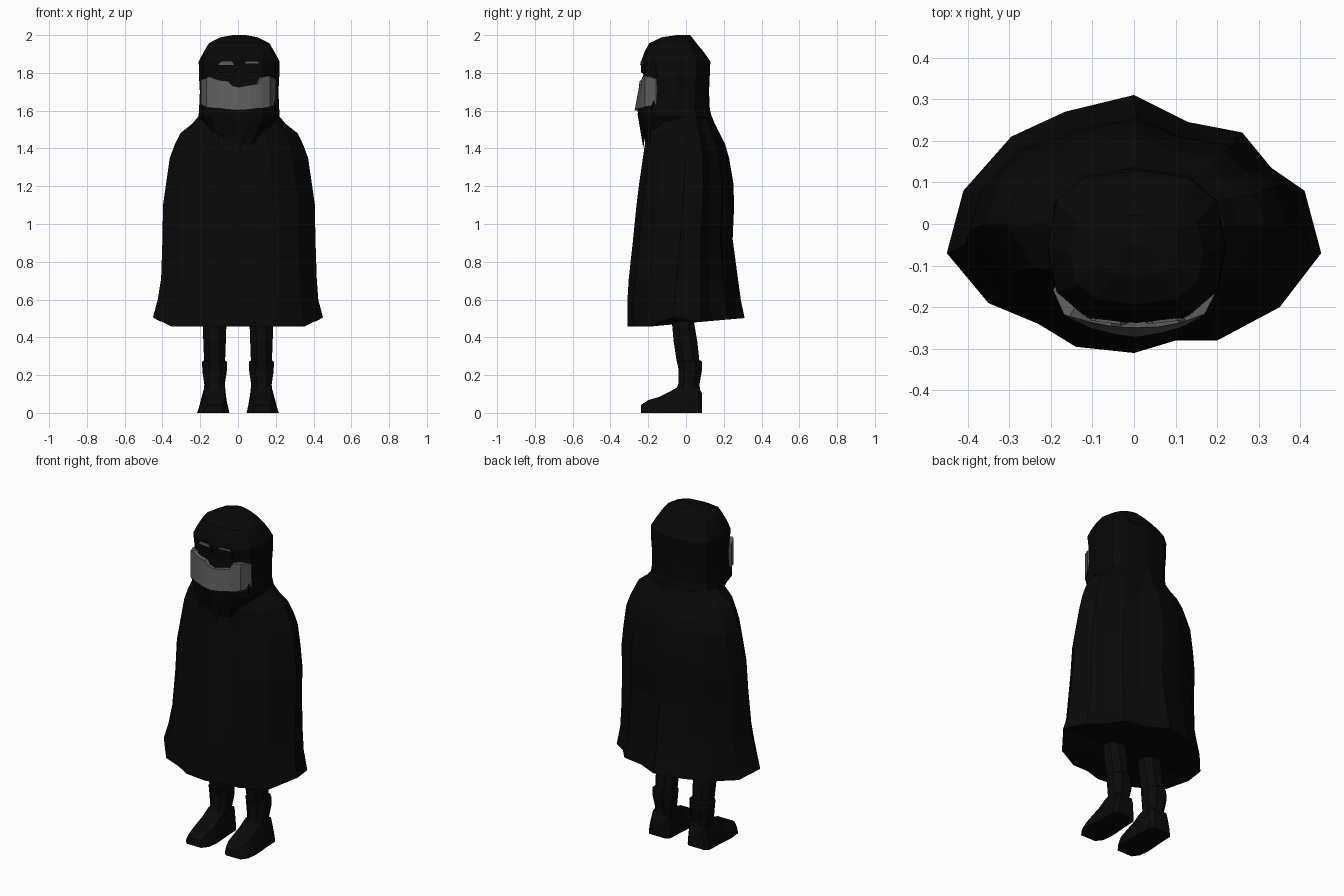
import bpy, bmesh, math
from mathutils import Vector


def material(name, v):
    m = bpy.data.materials.new(name)
    m.diffuse_color = (v, v, v, 1)
    return m


CLOTH = material("black cloth", 0.0027)
HOOD = material("black hood", 0.0024)
LEATHER = material("black leather", 0.003)
MASK = material("grey mask", 0.11)
EYE = material("grey eye", 0.11)


def finish(name, bm, mat):
    bmesh.ops.recalc_face_normals(bm, faces=bm.faces)
    me = bpy.data.meshes.new(name)
    bm.to_mesh(me)
    bm.free()
    me.materials.append(mat)
    ob = bpy.data.objects.new(name, me)
    bpy.context.collection.objects.link(ob)
    return ob


def loft(name, rings, mat, fan_start=None):
    """Skin a stack of closed rings; the first can close as a fan to a point."""
    bm = bmesh.new()
    rows = [[bm.verts.new(p) for p in r] for r in rings]
    n = len(rows[0])
    for a, b in zip(rows, rows[1:]):
        for i in range(n):
            j = (i + 1) % n
            bm.faces.new((a[i], a[j], b[j], b[i]))
    if fan_start:
        c = bm.verts.new(fan_start)
        for i in range(n):
            bm.faces.new((rows[0][(i + 1) % n], rows[0][i], c))
    else:
        bm.faces.new(rows[0][::-1])
    bm.faces.new(rows[-1])
    return finish(name, bm, mat)


def oval(z, hw, yf, yb, n=12, power=0.75, cx=0.006, turn=0.0):
    """Boxy oval ring between the front and back limits."""
    cy, hd = (yf + yb) / 2, (yb - yf) / 2
    pts = []
    for i in range(n):
        t = 2 * math.pi * (i + turn) / n
        c, s = math.cos(t), math.sin(t)
        pts.append((cx + hw * math.copysign(abs(c) ** power, c),
                    cy + hd * math.copysign(abs(s) ** power, s), z))
    return pts


# Cloak: irregular hem outline, reshaped for each ring up to the neck
HEM = [(0, .31), (-.165, .27), (-.295, .21), (-.41, .08), (-.45, -.07), (-.35, -.19),
       (-.23, -.24), (-.14, -.295), (0, -.31), (.1, -.28), (.2, -.28), (.35, -.2),
       (.45, -.07), (.41, .08), (.33, .135), (.26, .22), (.13, .245)]


def cloak_ring(z, hw, yf, yb, cy, cx=.005):
    pts = []
    for x, y in HEM:
        k = (cy - yf) / .24 if y < -.07 else (yb - cy) / .38
        lift = 0
        if z < .5 and y > -.15:
            lift = .048 if abs(x) > .42 else .02 + .025 * max(0, y) / .31
        pts.append((cx + x * hw / .45, cy + (y + .07) * k, z + lift))
    return pts


CLOAK = [(.457, .45, -.31, .31, -.07, 0), (.60, .425, -.31, .29, -.06, 0),
         (.71, .412, -.303, .275, -.05), (.92, .405, -.28, .247, -.03),
         (1.1, .402, -.262, .255, -.02), (1.22, .385, -.247, .25, -.01),
         (1.35, .366, -.228, .228, 0), (1.42, .34, -.218, .208, 0),
         (1.48, .311, -.214, .178, 0), (1.53, .248, -.215, .153, 0),
         (1.57, .214, -.21, .137, 0)]
loft("cloak", [cloak_ring(*r) for r in CLOAK], CLOTH, fan_start=(0, 0, .475))

# Hood: boxy rings from the collar, closing over the crown
HOOD_RINGS = [(1.43, .12, -.217, .08), (1.52, .18, -.238, .13), (1.57, .215, -.252, .135),
              (1.61, .212, -.258, .126), (1.70, .208, -.232, .122), (1.79, .213, -.226, .126),
              (1.86, .214, -.238, .129), (1.91, .188, -.22, .095), (1.957, .16, -.195, .055),
              (1.988, .10, -.13, .032), (2.0, .035, -.05, .022)]
loft("hood", [oval(*r) for r in HOOD_RINGS], HOOD)

# Scarf points hanging below the chin
bm = bmesh.new()
for x0, x1, tip, z in ((-.15, -.05, -.098, 1.45), (-.07, .09, .012, 1.39)):
    quad = [(x0, -.222, 1.57), (x1, -.24, 1.58),
            (tip, -.224, z), ((x0 + x1) / 2, -.258 + abs(x0 + x1) * .05, 1.585)]
    a, b, t, m = [bm.verts.new(p) for p in quad]
    bm.faces.new((a, m, t))
    bm.faces.new((m, b, t))
finish("scarf_points", bm, HOOD)

# Face mask: band with flat cheeks, a sloping front and a dipped upper edge
# columns: x, y at the bottom, y at the top, low z, high z
COLS = [(-.195, -.158, -.158, 1.632, 1.765), (-.168, -.218, -.218, 1.618, 1.772),
        (-.155, -.226, -.222, 1.616, 1.78), (-.105, -.25, -.236, 1.613, 1.762),
        (-.055, -.263, -.246, 1.606, 1.757), (-.03, -.268, -.248, 1.604, 1.732),
        (.005, -.272, -.249, 1.602, 1.725), (.06, -.263, -.247, 1.606, 1.735),
        (.108, -.25, -.238, 1.613, 1.742), (.125, -.243, -.233, 1.614, 1.778),
        (.17, -.218, -.216, 1.62, 1.784), (.2, -.158, -.158, 1.632, 1.768)]
loft("mask", [[(x, yl, lo), (x, yh, hi), (x * .85, yh + .04, hi), (x * .85, yl + .04, lo)]
              for x, yl, yh, lo, hi in COLS], MASK)

# Eyes: dark lens in a rim with a pale strip along the top
for name, cx, lid in (("left", -.062, .016), ("right", .074, .009)):
    lens = [(-.046, 1.815), (-.035, 1.803), (.035, 1.803), (.046, 1.815),
            (.042, 1.842), (.025, 1.858), (-.025, 1.858), (-.042, 1.842)]
    for part, s, yf, mat in (("eye_rim", 1.15, -.238, LEATHER), ("eye", 1.0, -.241, HOOD)):
        loft(name + "_" + part, [[(cx + u * s, y + abs(cx + u * s) * .12, 1.832 + (z - 1.832) * s)
                                  for u, z in lens] for y in (yf, yf + .03)], mat)
    strip = [(-.041, 1.859 - lid), (.041, 1.859 - lid), (.03, 1.859), (-.03, 1.859)]
    loft(name + "_eyelid", [[(cx + u, y + abs(cx + u) * .12, z) for u, z in strip]
                            for y in (-.245, -.239)], EYE)

# Legs and boots, one pair
for side, name in ((-1, "left"), (1, "right")):
    cx = .124 * side
    leg = [(.2, .055, -.035, .07), (.28, .06, -.055, .075), (.38, .064, -.07, .064),
           (.49, .068, -.08, .045)]
    loft(name + "_leg", [oval(*r, n=8, power=.9, cx=cx, turn=.5) for r in leg], LEATHER)
    shaft = [(.10, .064, -.07, .082), (.15, .058, -.045, .075), (.22, .069, -.043, .088),
             (.27, .071, -.05, .09), (.278, .06, -.045, .08)]
    loft(name + "_boot_shaft", [oval(*r, n=8, power=.85, cx=cx, turn=.5) for r in shaft], LEATHER)
    # Foot: cross-sections from heel to toe (y, half width, top half width, height)
    foot = [(.086, .055, .044, .10), (.065, .074, .052, .14), (-.03, .078, .052, .145),
            (-.09, .083, .052, .11), (-.14, .085, .056, .085), (-.2, .078, .05, .068),
            (-.237, .05, .038, .042)]
    loft(name + "_foot", [[(cx + .007 * side - w, y, 0), (cx + .007 * side + w, y, 0),
                           (cx + .005 * side + w * .7 + t * .3, y, h * .4), (cx + t, y, h),
                           (cx - t, y, h), (cx + .005 * side - w * .7 - t * .3, y, h * .4)]
                          for y, w, t, h in foot], LEATHER)
